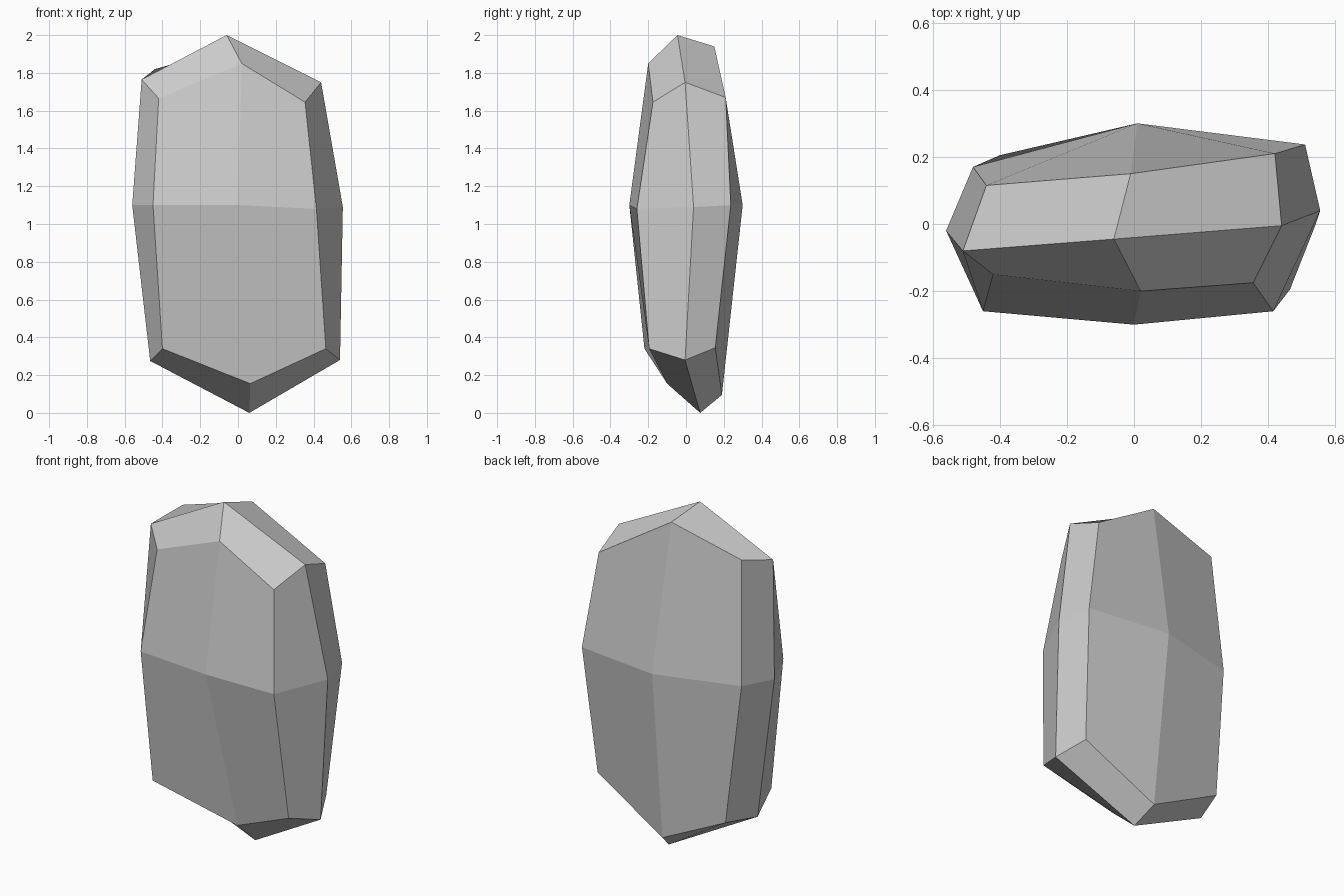
import bpy, bmesh

# Three cross-section loops, each clockwise from the top (seen from the front)
front = [(0.02, -0.20, 1.85), (0.355, -0.175, 1.645), (0.415, -0.26, 1.08), (0.465, -0.195, 0.34),
         (0.065, -0.10, 0.155), (-0.40, -0.22, 0.34), (-0.45, -0.26, 1.10), (-0.42, -0.15, 1.665)]
rim = [(-0.06, -0.045, 2.0), (0.44, -0.005, 1.75), (0.555, 0.04, 1.09), (0.54, -0.005, 0.28),
       (0.06, 0.075, 0.0), (-0.465, 0.0, 0.275), (-0.56, -0.02, 1.10), (-0.51, -0.08, 1.765)]
back = [(-0.01, 0.15, 1.94), (0.42, 0.21, 1.67), (0.51, 0.237, 1.10), (0.465, 0.155, 0.345),
        (0.02, 0.19, 0.095), (-0.40, 0.205, 0.30), (-0.48, 0.17, 1.11), (-0.44, 0.115, 1.82)]

bm = bmesh.new()
loops = [[bm.verts.new(p) for p in loop] for loop in (front, rim, back)]

# Bevelled sides joining neighbouring loops
for a, b in zip(loops, loops[1:]):
    for i in range(8):
        j = (i + 1) % 8
        bm.faces.new((a[i], a[j], b[j], b[i]))

# Front and back caps: four quads around a raised centre
for loop, centre in ((loops[0], (0.0, -0.30, 1.10)), (loops[2], (0.01, 0.30, 1.10))):
    c = bm.verts.new(centre)
    for i in range(0, 8, 2):
        bm.faces.new((c, loop[i], loop[i + 1], loop[(i + 2) % 8]))

# Split the four quads per cap so the folds stay crisp
bmesh.ops.recalc_face_normals(bm, faces=bm.faces)
mesh = bpy.data.meshes.new("rock")
bm.to_mesh(mesh)
bm.free()
rock = bpy.data.objects.new("rock", mesh)
bpy.context.collection.objects.link(rock)
